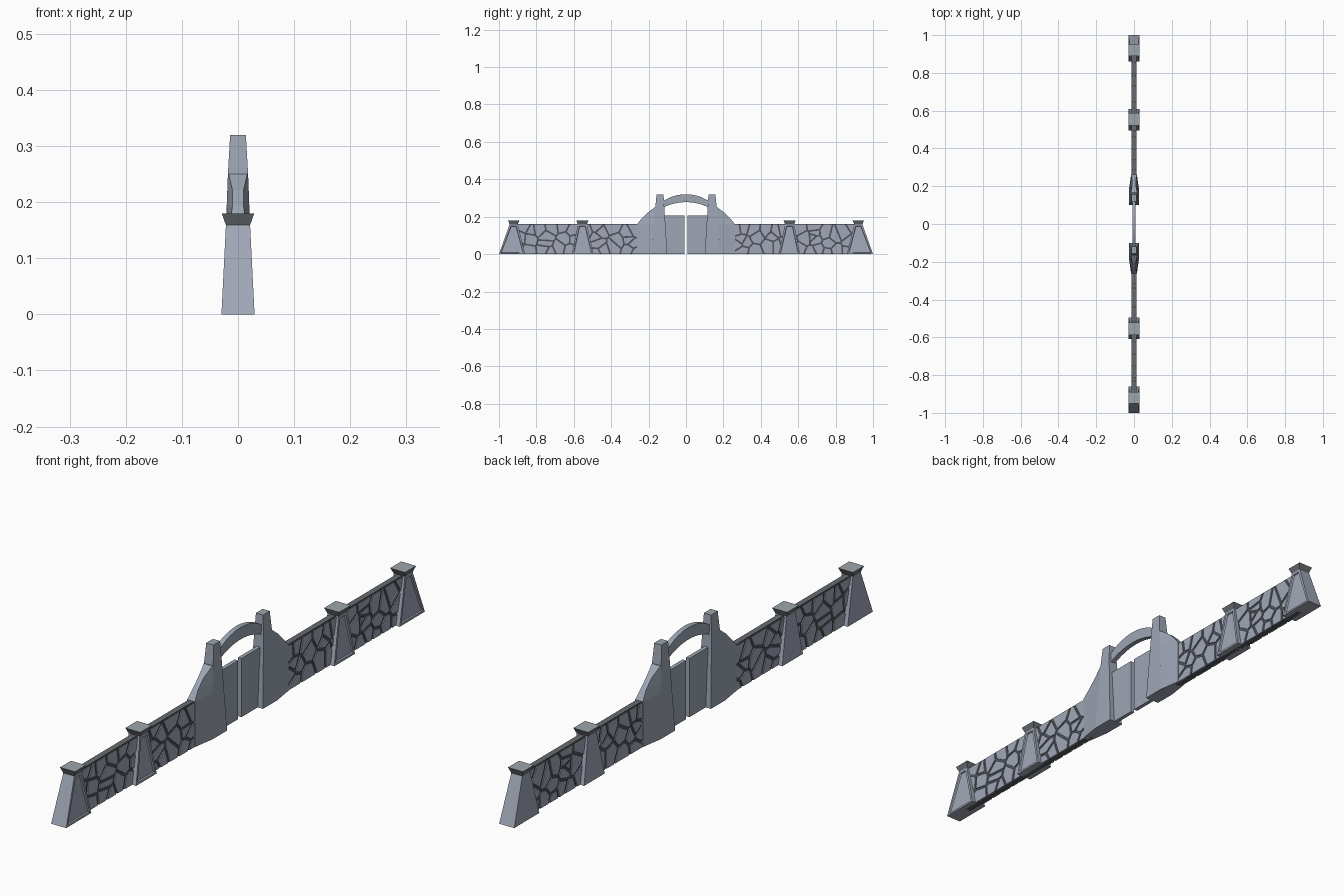
import bpy, bmesh, random
from mathutils import Vector

if "Cube" in bpy.data.objects:
    bpy.data.objects.remove(bpy.data.objects["Cube"])

random.seed(7)


def material(name, *rgb):
    m = bpy.data.materials.new(name)
    m.diffuse_color = (*rgb, 1)
    m.use_nodes = True
    m.node_tree.nodes["Principled BSDF"].inputs["Base Color"].default_value = m.diffuse_color
    return m


STONE = material("blue_grey_stone", .36, .39, .48)
GATE = material("gate_grey", .34, .38, .46)
TRIM = material("trim_grey", .33, .38, .41)
DARK_TRIM = material("dark_trim", .14, .15, .16)
JOINT = material("dark_joint", .08, .09, .105)


def make(name, build, side_mat, top_mat=None):
    """Mesh object; upward faces may take a second material."""
    bm = bmesh.new()
    build(bm)
    bmesh.ops.recalc_face_normals(bm, faces=bm.faces)
    bm.normal_update()
    if top_mat:
        for f in bm.faces:
            f.material_index = int(f.normal.z > .9)
    me = bpy.data.meshes.new(name)
    bm.to_mesh(me)
    bm.free()
    for m in (side_mat, top_mat):
        if m:
            me.materials.append(m)
    ob = bpy.data.objects.new(name, me)
    bpy.context.collection.objects.link(ob)
    return ob


def loft(bm, rings):
    """Skin matching vertex rings and close both ends."""
    vs = [[bm.verts.new(p) for p in r] for r in rings]
    n = len(vs[0])
    for a, b in zip(vs, vs[1:]):
        for i in range(n):
            j = (i + 1) % n
            bm.faces.new((a[i], a[j], b[j], b[i]))
    bm.faces.new(vs[0])
    bm.faces.new(vs[-1])


def level(z, y0, y1, h0, h1, s):
    """Four-sided horizontal ring; half thickness h0 at y0, h1 at y1."""
    return [(-h0, s * y0, z), (h0, s * y0, z), (h1, s * y1, z), (-h1, s * y1, z)]


def pillar(name, s, base, top, cap):
    def body(bm):
        loft(bm, [level(0, *base, .0295, .0295, s), level(.16, *top, .0215, .0215, s)])
        bmesh.ops.recalc_face_normals(bm, faces=bm.faces)
        bm.normal_update()
        # sunken panel on the outer face only
        face = max(bm.faces, key=lambda f: f.normal.x)
        bmesh.ops.inset_region(bm, faces=[face], thickness=.012)
        bm.normal_update()
        n = face.normal.copy()
        bmesh.ops.inset_region(bm, faces=[face], thickness=.003)
        for v in face.verts:
            v.co -= n * .005
    make(name, body, STONE)
    # flared cap
    make(name + "_cap", lambda bm: loft(bm, [
        level(.159, *top, .0215, .0215, s),
        level(.18, *cap, .029, .029, s)]), DARK_TRIM, TRIM)


def clip(poly, p, n):
    """Keep the part of a 2D polygon where (q - p) . n <= 0."""
    out = []
    for i, a in enumerate(poly):
        b = poly[(i + 1) % len(poly)]
        da, db = (a - p).dot(n), (b - p).dot(n)
        if da <= 0:
            out.append(a)
        if da * db < 0:
            out.append(a + (b - a) * (da / (da - db)))
    return out


def stones(bm, s):
    y0, y1, cols, rows, top, groove = .25, .91, 12, 3, .157, .0045
    seeds = []
    for i in range(cols):
        for j in range(rows):
            seeds.append(Vector((y0 + (y1 - y0) * (i + .5 + random.uniform(-.55, .55)) / cols,
                                 top * (j + .5 + random.uniform(-.5, .5)) / rows)))
    for a in seeds:
        cell = [Vector(c) for c in ((y0, 0), (y1, 0), (y1, top), (y0, top))]
        for b in seeds:
            if b is not a and len(cell) > 2:
                n = (b - a).normalized()
                cell = clip(cell, (a + b) / 2 - n * groove, n)
        if len(cell) > 2:
            # one raised stone on each side of the core
            for x0, x1 in ((-.014, -.009), (.009, .014)):
                loft(bm, [[(x, s * c.x, c.y) for c in cell] for x in (x0, x1)])


for s, side in ((-1, "left"), (1, "right")):
    # cracked stone wall: recessed dark core with raised stones
    make("wall_core_" + side, lambda bm: loft(bm, [
        level(0, .24, .92, .0105, .0105, s),
        level(.16, .24, .92, .0105, .0105, s)]), JOINT, DARK_TRIM)
    make("wall_stones_" + side, lambda bm: stones(bm, s), STONE, DARK_TRIM)

    # wall pillars
    pillar("end_pillar_" + side, s, (.86, 1.0), (.90, .943), (.89, .951))
    pillar("middle_pillar_" + side, s, (.495, .61), (.53, .578), (.522, .587))

    # gate post and its curved, thinning shoulder
    make("gate_post_" + side, lambda bm: loft(bm, [
        level(0, .10, .18, .0275, .0275, s),
        level(.25, .116, .164, .018, .018, s),
        level(.32, .12, .157, .014, .014, s)]), GATE, TRIM)
    make("gate_shoulder_" + side, lambda bm: loft(bm, [
        level(0, .18, .262, .0275, .015, s),
        level(.16, .1698, .262, .0214, .0148, s),
        level(.192, .1677, .236, .0202, .010, s),
        level(.222, .1658, .205, .019, .010, s),
        level(.25, .164, .167, .018, .0165, s)]), GATE)

    # gate leaf
    make("gate_leaf_" + side, lambda bm: loft(bm, [
        level(0, .009, .12, .007, .007, s),
        level(.207, .009, .12, .007, .007, s)]), GATE)


# arch joining the two gate posts
def arch(bm):
    rings = []
    for i in range(11):
        y = -.13 + .026 * i
        zo = .32 - .223 + (.223 ** 2 - y * y) ** .5
        zi = .278 - .27 + (.27 ** 2 - y * y) ** .5
        rings.append([(-.009, y, zi), (.009, y, zi), (.009, y, zo), (-.009, y, zo)])
    loft(bm, rings)


make("gate_arch", arch, GATE)
